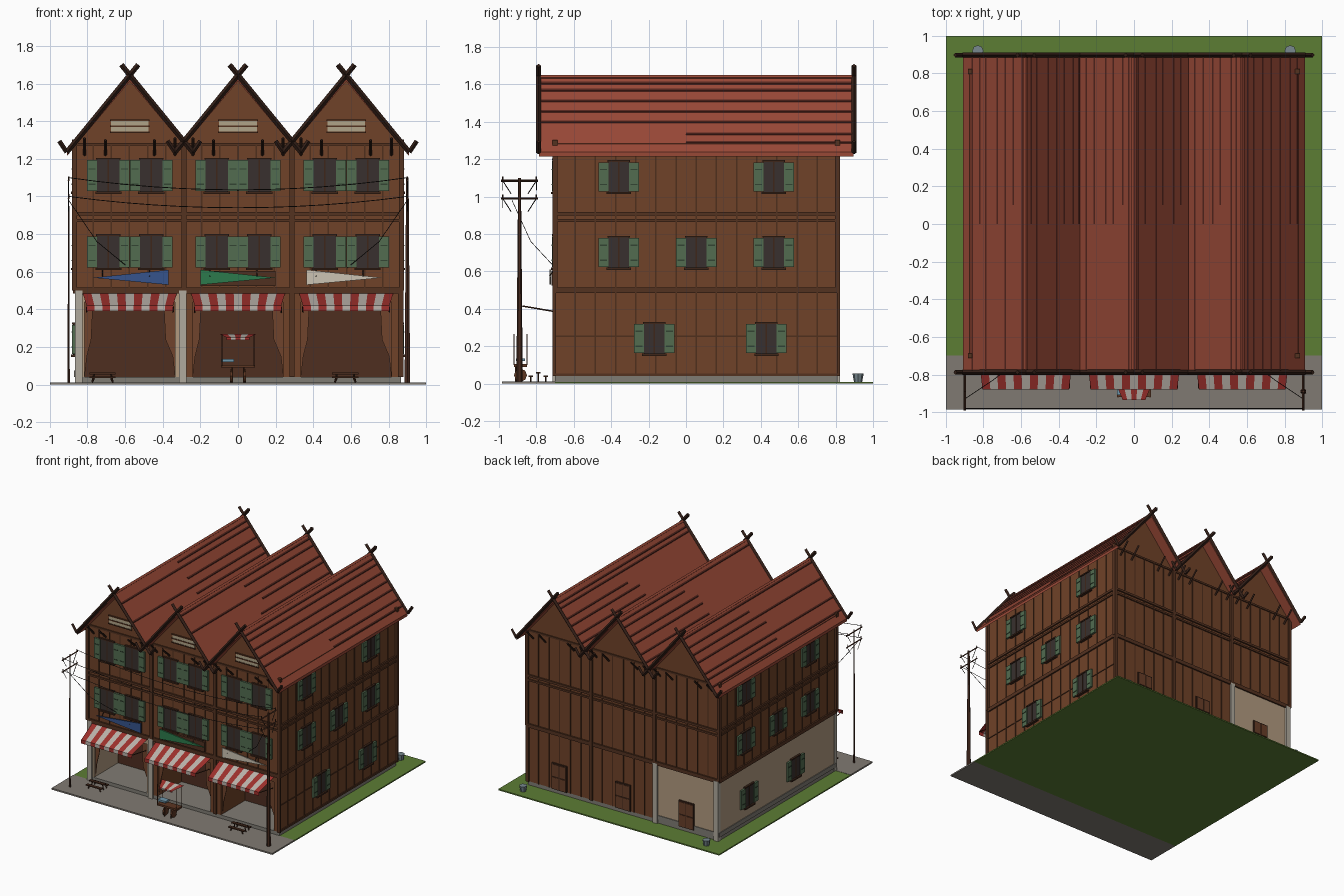
import bpy, bmesh, random
from mathutils import Vector

if "Cube" in bpy.data.objects:
    bpy.data.objects.remove(bpy.data.objects["Cube"])
random.seed(4)
parts = {}

def part(name, rgb):
    parts[name] = (bmesh.new(), rgb)

def prism(name, profile, a, b, axis=1):
    """Extrude a 2D profile between a and b along an axis (0 = x, 1 = y)."""
    bm = parts[name][0]
    put = (lambda u, v, t: (u, t, v)) if axis == 1 else (lambda u, v, t: (t, u, v))
    va = [bm.verts.new(put(u, v, a)) for u, v in profile]
    vb = [bm.verts.new(put(u, v, b)) for u, v in profile]
    bm.faces.new(va)
    bm.faces.new(vb[::-1])
    for i in range(len(va)):
        j = (i + 1) % len(va)
        bm.faces.new((va[j], va[i], vb[i], vb[j]))

def box(name, x0, x1, y0, y1, z0, z1):
    prism(name, [(x0, z0), (x1, z0), (x1, z1), (x0, z1)], y0, y1)

def rod(name, p, q, r, r2=None, n=4):
    p, q = Vector(p), Vector(q)
    m = (q - p).to_track_quat('Z', 'Y').to_matrix().to_4x4()
    m.translation = (p + q) / 2
    bmesh.ops.create_cone(parts[name][0], cap_ends=True, segments=n, radius1=r,
                          radius2=r2 or r, depth=(q - p).length, matrix=m)

def sheet(name, pts):
    bm = parts[name][0]
    bm.faces.new([bm.verts.new(p) for p in pts])

X, YF, YB = 0.865, -0.70, 0.81
def on(name, face, u0, u1, z0, z1, out, inn=0.004):
    """Box fixed on one wall face, u running along the wall."""
    if face == 'F': box(name, u0, u1, YF - out, YF + inn, z0, z1)
    if face == 'B': box(name, u0, u1, YB - inn, YB + out, z0, z1)
    if face == 'R': box(name, X - inn, X + out, u0, u1, z0, z1)
    if face == 'L': box(name, -X - out, -X + inn, u0, u1, z0, z1)

for n, c in {
    'lawn': (92, 125, 52), 'pavement': (128, 122, 114), 'plinth': (128, 124, 116),
    'timber_walls': (112, 66, 40), 'wall_battens': (78, 46, 28), 'timber_beams': (84, 50, 32),
    'plaster_walls': (178, 155, 128), 'stone_columns': (176, 170, 158), 'shop_interior': (78, 46, 32),
    'shop_curtains': (112, 68, 44), 'roof_tiles': (152, 72, 54), 'roof_course_lines': (84, 38, 30),
    'bargeboards': (52, 32, 24), 'gable_vents': (176, 164, 136), 'window_panes': (56, 48, 46),
    'window_frames': (62, 38, 26), 'shutters': (82, 108, 80), 'shutter_slats': (50, 68, 50),
    'back_doors': (104, 62, 40), 'awning_red': (160, 48, 44), 'awning_white': (188, 180, 172),
    'sign_boards': (80, 48, 32), 'sign_blue': (54, 84, 140), 'sign_green': (44, 122, 76),
    'sign_white': (204, 196, 180), 'utility_poles': (70, 42, 30), 'wires': (40, 34, 32),
    'street_benches': (70, 42, 28), 'food_cart': (92, 54, 34), 'cart_tray': (110, 150, 170),
    'yard_tubs': (120, 136, 142)}.items():
    part(n, c)

# ground and plinth
box('lawn', -1, 1, YF, 1, 0, 0.01)
box('pavement', -1, 1, -0.985, YF, 0, 0.012)
box('plinth', -X, X, YF, YB, 0.002, 0.04)

# upper storeys
box('timber_walls', -X, X, YF, YB, 0.5, 1.27)
HOUSES = (-0.575, 0, 0.575)
for k, c in enumerate(HOUSES):
    # gable wall and ground floor shell around the open shop front
    wall = 'plaster_walls' if k == 0 else 'timber_walls'
    prism('timber_walls', [(c - .29, 1.26), (c + .29, 1.26), (c + .29, 1.28), (c, 1.63), (c - .29, 1.28)], YF, YB)
    box(wall, c - .29, c + .29, YF + .32, YB, .04, .5)
    for s in (-1, 1):
        a, b = sorted((c + s * .24, c + s * .29))
        box(wall, a, b, YF, YF + .32, .04, .5)
        # tied-back curtain
        t, u = (.24, .20) if s == 1 else (.24, .215)
        prism('shop_curtains', [(c + s * t, .04), (c + s * (t - .012), .15), (c + s * (u - .01), .24),
                                (c + s * (u - .02), .44), (c + s * t, .44)], YF + .02, YF + .025)
    box(wall, c - .24, c + .24, YF, YF + .32, .44, .5)
    box('shop_interior', c - .24, c + .24, YF + .312, YF + .32, .04, .44)

    # roof slopes with raised course lines
    for s in (-1, 1):
        L = .335 if abs(c + s * .575) > .6 else .2875
        z = 1.64 - 1.2 * L
        prism('roof_tiles', [(c, 1.64), (c + s * L, z), (c + s * L, z - .024), (c, 1.612)], -.785, .895)
        for d in (.02, .06, .11, .155, .205, .245, .285):
            d += random.uniform(-.008, .008)
            y0 = random.choice((-.785, -.785, 0, .1))
            zz = 1.64 - 1.2 * d
            prism('roof_course_lines', [(c + s * d, zz), (c + s * d, zz + .005),
                  (c + s * (d + .008), zz - .004), (c + s * (d + .008), zz - .0096)], y0, .895)
        # crossed bargeboards with hooked ends and bracket struts
        for y in (-.788, .898):
            p = (c + s * .335, y, 1.235)
            rod('bargeboards', (c - s * .045, y, 1.70), p, .014)
            rod('bargeboards', p, (c + s * .375, y, 1.295), .012)
            w = YF if y < 0 else YB
            rod('bargeboards', (c + s * .13, w, 1.22), (c + s * .13, y, 1.30 if y < 0 else 1.31), .008)
            rod('bargeboards', (c + s * .24, w, 1.22), (c + s * .24, y, 1.31), .008)
    rod('roof_tiles', (c, -.785, 1.638), (c, .895, 1.638), .012)
    # gable vent
    on('gable_vents', 'F', c - .1, c + .1, 1.34, 1.405, .006)
    for z in (1.34, 1.372, 1.405):
        on('timber_beams', 'F', c - .105, c + .105, z - .004, z + .004, .01)

# posts and horizontal beams
for sx in (-1, 1):
    for y in (YF, YB):
        box('timber_beams', sx * .868 - .013, sx * .868 + .013, y - .013, y + .013, .5, 1.302)
for f in 'FBLR':
    e0, e1 = (-X, X) if f in 'FB' else (YF, YB)
    for z0, z1, o in ((.485, .515, .012), (.865, .88, .01), (.9, .918, .012), (1.27, 1.285, .008)):
        on('timber_beams', f, e0, e1, z0, z1, o)
    # vertical board battens
    n = 18 if f in 'FB' else 14
    for i in range(1, n):
        u = e0 + (e1 - e0) * i / n
        low = .515 if f in 'FL' or (f == 'B' and u < -.29) else .04
        on('wall_battens', f, u - .004, u + .004, low, 1.28, .005)
    if f == 'R':
        on('wall_battens', f, e0, e1, .25, .258, .005)
        on('timber_beams', f, e0, e1, .04, .055, .008)
for f in 'FB':
    for x in (-.2875, .2875):
        on('timber_beams', f, x - .014, x + .014, .5 if x < 0 else .04, 1.28, .014)
    on('timber_beams', f, X - .014, X + .014, .04, .5, .014)
    # stone columns and skirting of the plastered house
    for x in (-.845, -.2925):
        on('stone_columns', f, x - .022, x + .018, .01, .5, .014, .02)
on('plinth', 'L', YF, YB, .04, .075, .006)
on('plinth', 'B', -.83, -.31, .04, .075, .006)

# shuttered windows
def window(f, u, z, h=.16, w=.11):
    on('window_panes', f, u - w / 2, u + w / 2, z, z + h, .009)
    on('window_frames', f, u - .004, u + .004, z, z + h, .012)
    on('window_frames', f, u - w / 2 - .01, u + w / 2 + .01, z - .012, z, .022)
    on('window_frames', f, u - w / 2 - .005, u + w / 2 + .005, z + h, z + h + .01, .016)
    for s in (-1, 1):
        a, b = sorted((u + s * w / 2, u + s * (w / 2 + .053)))
        on('shutters', f, a, b, z + .003, z + h - .002, .016)
        for t in (.04, .12):
            on('shutter_slats', f, a + .008, b - .008, z + t - .003, z + t + .003, .019)

for z in (.62, 1.025):
    for c in HOUSES:
        for s in (-1, 1):
            window('F', c + s * .1135, z, .17, .12)
for f in 'LR':
    for z, ys in ((.16, (-.17, .43)), (.62, (-.36, .055, .47)), (1.025, (-.36, .47))):
        for y in ys:
            window(f, y, z)
# back doors
for c in HOUSES:
    on('window_frames', 'B', c - .068, c + .068, .04, .255, .01)
    for s in (-1, 1):
        for z0, z1 in ((.045, .14), (.15, .245)):
            a, b = sorted((c + s * .004, c + s * .06))
            on('back_doors', 'B', a, b, z0, z1, .014)

# striped awnings with front valance and struts
def awning(x0, x1, y0, y1, z0, z1, drop, taper, n):
    for i in range(n):
        col = 'awning_red' if i % 2 == 0 else 'awning_white'
        a, b = i / n, (i + 1) / n
        top = lambda t: x0 + (x1 - x0) * t
        low = lambda t: x0 + taper + (x1 - x0 - 2 * taper) * t
        sheet(col, [(top(a), y0, z0), (low(a), y1, z1), (low(b), y1, z1), (top(b), y0, z0)])
        sheet(col, [(low(a), y1, z1), (low(a), y1, z1 - drop), (low(b), y1, z1 - drop), (low(b), y1, z1)])

for c in HOUSES:
    awning(c - .25, c + .25, YF - .004, -.88, .485, .42, .03, .02, 11)
    for s in (-1, 1):
        rod('timber_beams', (c + s * .23, -.875, .415), (c + s * .23, YF, .385), .004)

# pennant signs over the shops
on('sign_boards', 'F', -.2, .2, .525, .605, .02)
for n, c, s, y in (('sign_blue', -.57, -1, -.73), ('sign_green', 0, 1, -.73), ('sign_white', .565, 1, -.73)):
    prism(n, [(c - s * .2, .53), (c + s * .2, .568), (c - s * .2, .61)], y, y + .008)
    for t in (-.15, .1):
        rod('wires', (c + t, YF, .62), (c + t, y, .575), .003)

# utility poles, cross-arms, wires
for s, r in ((-1, .007), (1, .017)):
    x = s * .9
    rod('utility_poles', (x, -.89, .01), (x, -.89, 1.1), r, r * .45, 6)
    for z in (.99, 1.085):
        rod('utility_poles', (x, -.99, z), (x, -.79, z), .006)
        for y in (-.98, -.8):
            rod('utility_poles', (x, y, z), (x, y, z + .022), .004)
            rod('wires', (x, y * .5 - .445, z - .07), (x, y, z), .0025)
    rod('wires', (x, -.93, .98), (s * .75, -.83, .76), .002)
    rod('wires', (s * .75, -.83, .76), (s * .58, YF, .62), .002)
for z, y, sag in ((1.1, -.98, .065), (1.0, -.98, .06), (1.1, -.8, .065)):
    pts = [(-.9 + .15 * i, y, z - sag * (1 - ((i - 6) / 6) ** 2)) for i in range(13)]
    for p, q in zip(pts, pts[1:]):
        rod('wires', p, q, .0022)

# benches
for x in (-.72, .57):
    for y, z in ((-.79, .055), (-.83, .035), (-.75, .035)):
        box('street_benches', x - .07, x + .07, y - .012, y + .012, z, z + .008)
        for s in (-1, 1):
            rod('street_benches', (x + s * .055, y, .012), (x + s * .045, y, z), .005)

# food cart with a small canopy
box('food_cart', -.09, .09, -.92, -.85, .09, .105)
box('cart_tray', -.09, -.02, -.91, -.86, .12, .135)
for sx in (-1, 1):
    for y in (-.92, -.85):
        rod('food_cart', (sx * .085, y, .10), (sx * .085, y, .265), .003)
    rod('food_cart', (sx * .03, -.885, .045), (sx * .042, -.885, .045), .035, n=8)
    rod('food_cart', (sx * .03, -.91, .012), (sx * .03, -.91, .09), .004)
awning(-.1, .1, -.84, -.935, .27, .25, .012, .04, 5)

# tubs by the back corners
for x in (-.83, .83):
    rod('yard_tubs', (x, .92, .01), (x, .92, .055), .022, .03, 8)

# turn every collected part into an object
def lin(v):
    v /= 255
    return v / 12.92 if v < .04 else ((v + .055) / 1.055) ** 2.4
for name, (bm, rgb) in parts.items():
    bmesh.ops.recalc_face_normals(bm, faces=bm.faces)
    me = bpy.data.meshes.new(name)
    bm.to_mesh(me)
    bm.free()
    mat = bpy.data.materials.new(name)
    mat.diffuse_color = (*map(lin, rgb), 1)
    mat.use_nodes = True
    mat.node_tree.nodes["Principled BSDF"].inputs["Base Color"].default_value = mat.diffuse_color
    me.materials.append(mat)
    bpy.context.collection.objects.link(bpy.data.objects.new(name, me))
